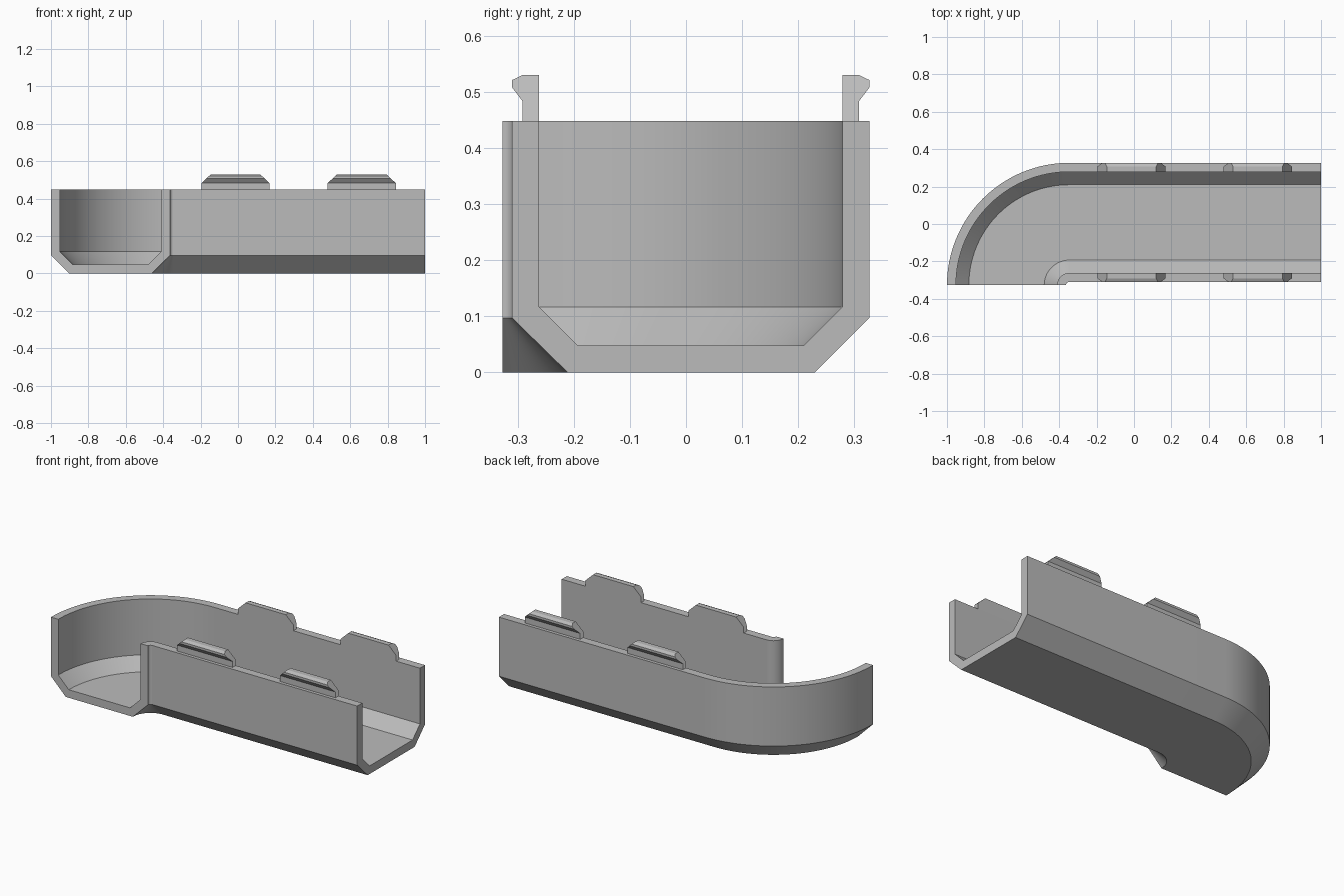
import bpy, bmesh, math

cube = bpy.data.objects.get("Cube")
if cube:
    bpy.data.objects.remove(cube, do_unlink=True)

# One plain grey plastic
grey = bpy.data.materials.new("grey plastic")
grey.use_nodes = True
COLOUR = (0.5, 0.5, 0.5, 1)
grey.diffuse_color = COLOUR
grey.node_tree.nodes["Principled BSDF"].inputs["Base Color"].default_value = COLOUR


def loft(name, sections):
    """Skin a list of matching closed sections and cap both ends."""
    bm = bmesh.new()
    rings = [[bm.verts.new(p) for p in s] for s in sections]
    n = len(rings[0])
    for a, b in zip(rings, rings[1:]):
        for i in range(n):
            j = (i + 1) % n
            bm.faces.new((a[i], a[j], b[j], b[i]))
    bm.faces.new(rings[0])
    bm.faces.new(rings[-1])
    bmesh.ops.recalc_face_normals(bm, faces=bm.faces)
    mesh = bpy.data.meshes.new(name)
    bm.to_mesh(mesh)
    bm.free()
    mesh.materials.append(grey)
    obj = bpy.data.objects.new(name, mesh)
    bpy.context.collection.objects.link(obj)
    bpy.ops.object.select_all(action='DESELECT')
    obj.select_set(True)
    bpy.context.view_layer.objects.active = obj
    bpy.ops.object.shade_smooth_by_angle(angle=math.radians(25))
    return obj


# Channel: U section with chamfered bottom, straight run then quarter bend
CX, CY = -0.346, -0.327          # bend centre
R_IN, R_OUT = 0.017, 0.654       # radii of the two outer wall faces
H, T, C = 0.448, 0.048, 0.097    # wall height, thickness, chamfer

profile = [
    (R_IN, H), (R_IN, C), (R_IN + C + 0.002, 0),
    (R_OUT - C, 0), (R_OUT, C), (R_OUT, H),
    (R_OUT - T, H), (R_OUT - T, 0.117), (R_OUT - 0.117, T),
    (R_IN + 0.117, T), (R_IN + T, 0.117), (R_IN + T, H),
]
STEPS = 32
sections = [[(1.0, CY + r, z) for r, z in profile]]
for k in range(STEPS + 1):
    a = math.pi / 2 * (1 + k / STEPS)
    sections.append([(CX + r * math.cos(a), CY + r * math.sin(a), z)
                     for r, z in profile])
loft("channel", sections)

# Snap clips: hooked profile (offset outward from wall's inner face, height)
clip = [(0, H - 0.01), (0.029, H - 0.01), (0.029, 0.483), (T, 0.508),
        (T, 0.521), (0.029, 0.53), (0, 0.53), (0, 0.483)]


def half_length(z):
    return 0.182 - max(0, z - 0.483) * 1.06


walls = {"back": (CY + R_OUT - T, 1), "front": (CY + R_IN + T, -1)}
for side, (y, out) in walls.items():
    for place, x in (("right", -0.0135), ("left", 0.6615)):
        ends = [[(x + s * half_length(z), y + out * d, z) for d, z in clip]
                for s in (-1, 1)]
        loft(f"{side}_{place}_clip", ends)
